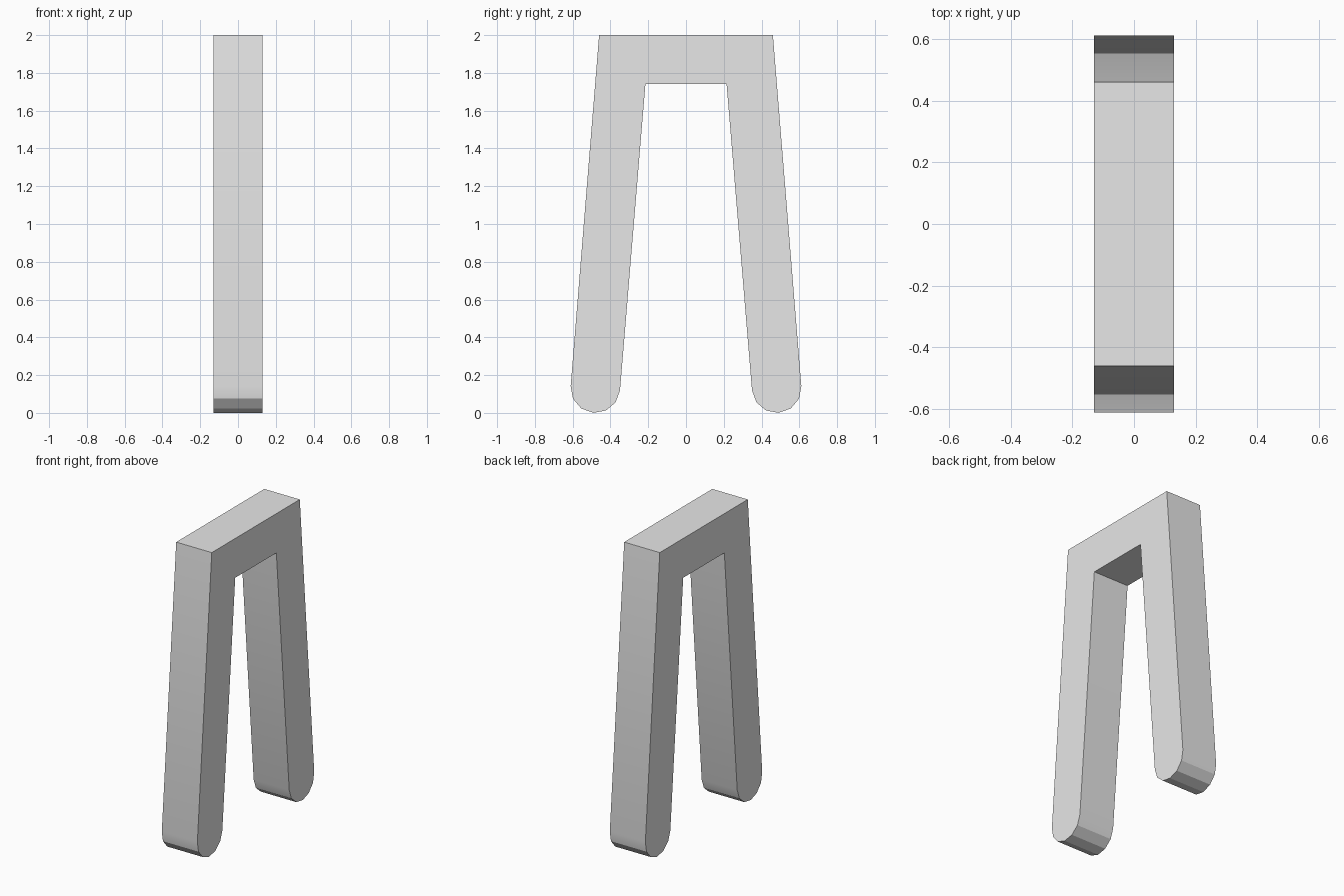
import bpy
import bmesh
from math import sin, cos, radians

cube = bpy.data.objects.get("Cube")
if cube:
    bpy.data.objects.remove(cube, do_unlink=True)

grey = bpy.data.materials.new("plain grey")
grey.use_nodes = True
colour = (0.8, 0.8, 0.8, 1)
grey.diffuse_color = colour
grey.node_tree.nodes["Principled BSDF"].inputs["Base Color"].default_value = colour

# Half outline (y, z): top corner, rounded foot, inner corner
HALF_WIDTH = 0.13
RADIUS = 0.131
TILT = 4.7
half = [(0.46, 2.0)]
for i in range(7):
    a = radians(TILT - 30 * i)
    half.append((0.48 + RADIUS * cos(a), RADIUS + RADIUS * sin(a)))
half.append((0.215, 1.74))

# Mirror the half outline and extrude it across the width
outline = half + [(-y, z) for y, z in reversed(half)]
bm = bmesh.new()
face = bm.faces.new([bm.verts.new((-HALF_WIDTH, y, z)) for y, z in outline])
extruded = bmesh.ops.extrude_face_region(bm, geom=[face], use_keep_orig=True)
verts = [g for g in extruded["geom"] if isinstance(g, bmesh.types.BMVert)]
bmesh.ops.translate(bm, verts=verts, vec=(HALF_WIDTH * 2, 0, 0))
bmesh.ops.recalc_face_normals(bm, faces=bm.faces)

mesh = bpy.data.meshes.new("two_legged_frame")
bm.to_mesh(mesh)
bm.free()
mesh.materials.append(grey)
frame = bpy.data.objects.new("two_legged_frame", mesh)
bpy.context.collection.objects.link(frame)

# Blend the legs into the feet, keep the other edges crisp
bpy.ops.object.select_all(action="DESELECT")
frame.select_set(True)
bpy.context.view_layer.objects.active = frame
bpy.ops.object.shade_smooth_by_angle(angle=radians(25))
